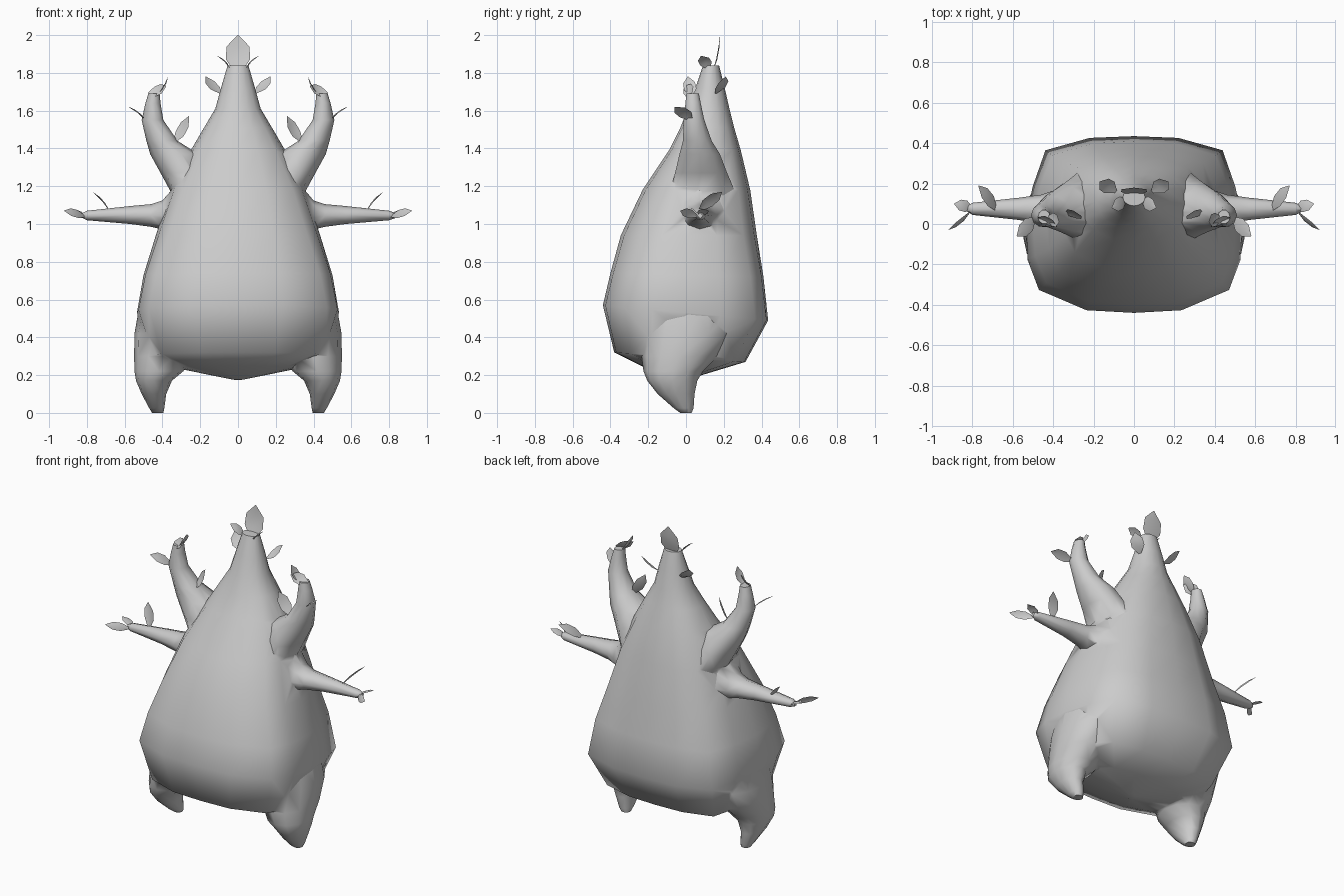
import bpy, bmesh, math
from mathutils import Vector

if "Cube" in bpy.data.objects:
    bpy.data.objects.remove(bpy.data.objects["Cube"])

grey = bpy.data.materials.new("plain grey")
grey.use_nodes = True
grey.diffuse_color = (0.6, 0.6, 0.6, 1)
grey.node_tree.nodes["Principled BSDF"].inputs["Base Color"].default_value = (0.6, 0.6, 0.6, 1)


def shade(ob, angle):
    bpy.ops.object.select_all(action='DESELECT')
    ob.select_set(True)
    bpy.context.view_layer.objects.active = ob
    bpy.ops.object.shade_smooth_by_angle(angle=math.radians(angle))


def finish(name, bm):
    bmesh.ops.recalc_face_normals(bm, faces=bm.faces)
    mesh = bpy.data.meshes.new(name)
    bm.to_mesh(mesh)
    bm.free()
    mesh.materials.append(grey)
    ob = bpy.data.objects.new(name, mesh)
    bpy.context.collection.objects.link(ob)
    shade(ob, 60)
    return ob


def skin(name, loops):
    """Closed skin over a stack of point loops."""
    bm = bmesh.new()
    rows = [[bm.verts.new(p) for p in loop] for loop in loops]
    count = len(rows[0])
    for low, high in zip(rows, rows[1:]):
        for i in range(count):
            j = (i + 1) % count
            bm.faces.new((low[i], low[j], high[j], high[i]))
    bm.faces.new(rows[0])
    bm.faces.new(rows[-1])
    return finish(name, bm)


def oval(a0, a1, b0, b1, sides):
    """Points of an oval inside the given bounds."""
    for i in range(sides):
        t = 2 * math.pi * i / sides
        yield ((a0 + a1) / 2 + math.cos(t) * (a1 - a0) / 2,
               (b0 + b1) / 2 + math.sin(t) * (b1 - b0) / 2)


def leaf(name, base, tip, width, across, bow=0.012):
    """A thin bowed leaf blade from base to tip."""
    base, tip = Vector(base), Vector(tip)
    along = tip - base
    side = Vector(across)
    side = (side - along * side.dot(along) / along.length_squared).normalized()
    normal = along.cross(side).normalized()
    bm = bmesh.new()
    rows = []
    for t, w in ((0, 0.2), (0.36, 0.95), (0.7, 0.9), (1, 0.04)):
        centre = base + along * t + normal * bow * math.sin(math.pi * t)
        rows.append([bm.verts.new(centre + side * width * w * k / 2 - normal * abs(k) * bow * w / 2)
                     for k in (-1, 0, 1)])
    for p, q in zip(rows, rows[1:]):
        for i in range(2):
            bm.faces.new((p[i], p[i + 1], q[i + 1], q[i]))
    finish(name, bm)


# Body: boxy outline below that turns round above; front and back heights differ
half = ((0, -1), (0.44, -0.97), (0.88, -0.74), (0.985, -0.4), (1, 0),
        (0.94, 0.42), (0.82, 0.84), (0.41, 0.98), (0, 1))
outline = half + tuple((-u, v) for u, v in half[-2:0:-1])
body_loops = []
for boxy, w, yf, yb, zf, zb in (
        (0.0, 0.03, -0.06, 0.0, 0.178, 0.175),
        (0.6, 0.31, -0.24, 0.15, 0.25, 0.22),
        (1.0, 0.46, -0.38, 0.315, 0.32, 0.27),
        (1.0, 0.535, -0.44, 0.435, 0.57, 0.49),
        (0.9, 0.50, -0.40, 0.41, 0.74, 0.72),
        (0.7, 0.435, -0.345, 0.375, 0.94, 0.94),
        (0.5, 0.355, -0.23, 0.34, 1.18, 1.18),
        (0.3, 0.25, -0.09, 0.29, 1.39, 1.39),
        (0.2, 0.18, -0.03, 0.255, 1.51, 1.51),
        (0.0, 0.12, 0.01, 0.23, 1.61, 1.61),
        (0.0, 0.09, 0.05, 0.205, 1.72, 1.72),
        (0.0, 0.055, 0.09, 0.175, 1.84, 1.84)):
    loop = []
    for u, v in outline:
        scale = boxy + (1 - boxy) / math.hypot(u, v)
        u, v = u * scale, v * scale
        loop.append((u * w, (yf + yb) / 2 + v * (yb - yf) / 2,
                     (zf + zb) / 2 + v * (zb - zf) / 2))
    body_loops.append(loop)
body = skin("body", body_loops)

# Limb rings: bounds across, then position along the limb
leg = ((0.395, 0.455, -0.03, 0.03, 0.0), (0.39, 0.47, -0.065, 0.04, 0.025),
       (0.38, 0.51, -0.15, 0.045, 0.1), (0.35, 0.54, -0.205, 0.06, 0.17),
       (0.29, 0.548, -0.225, 0.09, 0.22), (0.25, 0.55, -0.235, 0.17, 0.3),
       (0.24, 0.548, -0.235, 0.24, 0.42), (0.23, 0.52, -0.18, 0.21, 0.58),
       (0.25, 0.44, -0.1, 0.12, 0.68))
arm = ((-0.08, 0.23, 0.91, 1.23, 0.27), (-0.06, 0.205, 0.935, 1.19, 0.345),
       (-0.02, 0.165, 0.97, 1.125, 0.40), (0.0, 0.145, 0.985, 1.105, 0.46),
       (0.02, 0.13, 1.0, 1.095, 0.57), (0.045, 0.105, 1.02, 1.07, 0.80),
       (0.06, 0.09, 1.03, 1.06, 0.83))
horn = ((0.08, 0.31, -0.12, 0.29, 1.06), (0.12, 0.36, -0.09, 0.265, 1.18),
        (0.16, 0.41, -0.065, 0.225, 1.27), (0.21, 0.465, -0.04, 0.185, 1.37),
        (0.32, 0.485, -0.02, 0.14, 1.44), (0.395, 0.51, -0.015, 0.1, 1.55),
        (0.41, 0.49, -0.005, 0.08, 1.64), (0.415, 0.475, 0.0, 0.07, 1.69))

# Leaf blades: name, base, tip, width, direction across the blade
leaves = (
    ("arm_tip_front_leaf", (0.81, 0.06, 1.04), (0.92, -0.03, 1.07), 0.05, (0.3, 0.3, 1)),
    ("arm_tip_back_leaf", (0.80, 0.08, 1.04), (0.89, 0.10, 1.08), 0.06, (0, 1, 0)),
    ("arm_upper_leaf", (0.68, 0.07, 1.07), (0.77, 0.19, 1.17), 0.07, (0, 1, 0)),
    ("horn_outer_leaf", (0.49, 0.03, 1.55), (0.58, -0.06, 1.62), 0.08, (0, 1, 0)),
    ("horn_inner_leaf", (0.34, 0.05, 1.43), (0.26, 0.04, 1.57), 0.07, (1, 0.8, 0)),
    ("horn_top_leaf", (0.475, 0.03, 1.69), (0.38, -0.01, 1.73), 0.07, (0, 0.7, 1)),
    ("horn_spike_leaf", (0.43, 0.03, 1.68), (0.37, 0.01, 1.78), 0.07, (0, 1, 0)),
    ("head_back_leaf", (0.09, 0.16, 1.69), (0.17, 0.21, 1.78), 0.08, (1, -1.15, -0.25)),
    ("head_front_leaf", (0.04, 0.12, 1.82), (0.11, 0.08, 1.89), 0.07, (0, 1, 0)),
)

limbs = []
for label, m in (("left", 1), ("right", -1)):
    for name, rings, sides in (("leg", leg, 12), ("horn", horn, 10)):
        limbs.append(skin(label + "_" + name, [
            [(m * x, y, r[4]) for x, y in oval(*r[:4], sides)] for r in rings]))
    limbs.append(skin(label + "_arm", [
        [(m * r[4], y, z) for y, z in oval(*r[:4], 8)] for r in arm]))
    for name, base, tip, width, across in leaves:
        base, tip, across = ((m * x, y, z) for x, y, z in (base, tip, across))
        leaf(label + "_" + name, base, tip, width, across, 0.012 * m)

# Crown leaf
leaf("crown_leaf", (0, 0.14, 1.80), (0, 0.18, 2.0), 0.135, (1, 0, 0))

# Weld the limbs into the body so the shading flows across the joints
bpy.context.view_layer.objects.active = body
for limb in limbs:
    weld = body.modifiers.new("weld", 'BOOLEAN')
    weld.operation = 'UNION'
    weld.solver = 'EXACT'
    weld.object = limb
    bpy.ops.object.modifier_apply(modifier=weld.name)
    bpy.data.objects.remove(limb)
bm = bmesh.new()
bm.from_mesh(body.data)
bmesh.ops.remove_doubles(bm, verts=bm.verts, dist=0.012)
bmesh.ops.triangulate(bm, faces=[f for f in bm.faces if len(f.verts) > 4])
bm.to_mesh(body.data)
bm.free()
shade(body, 80)
